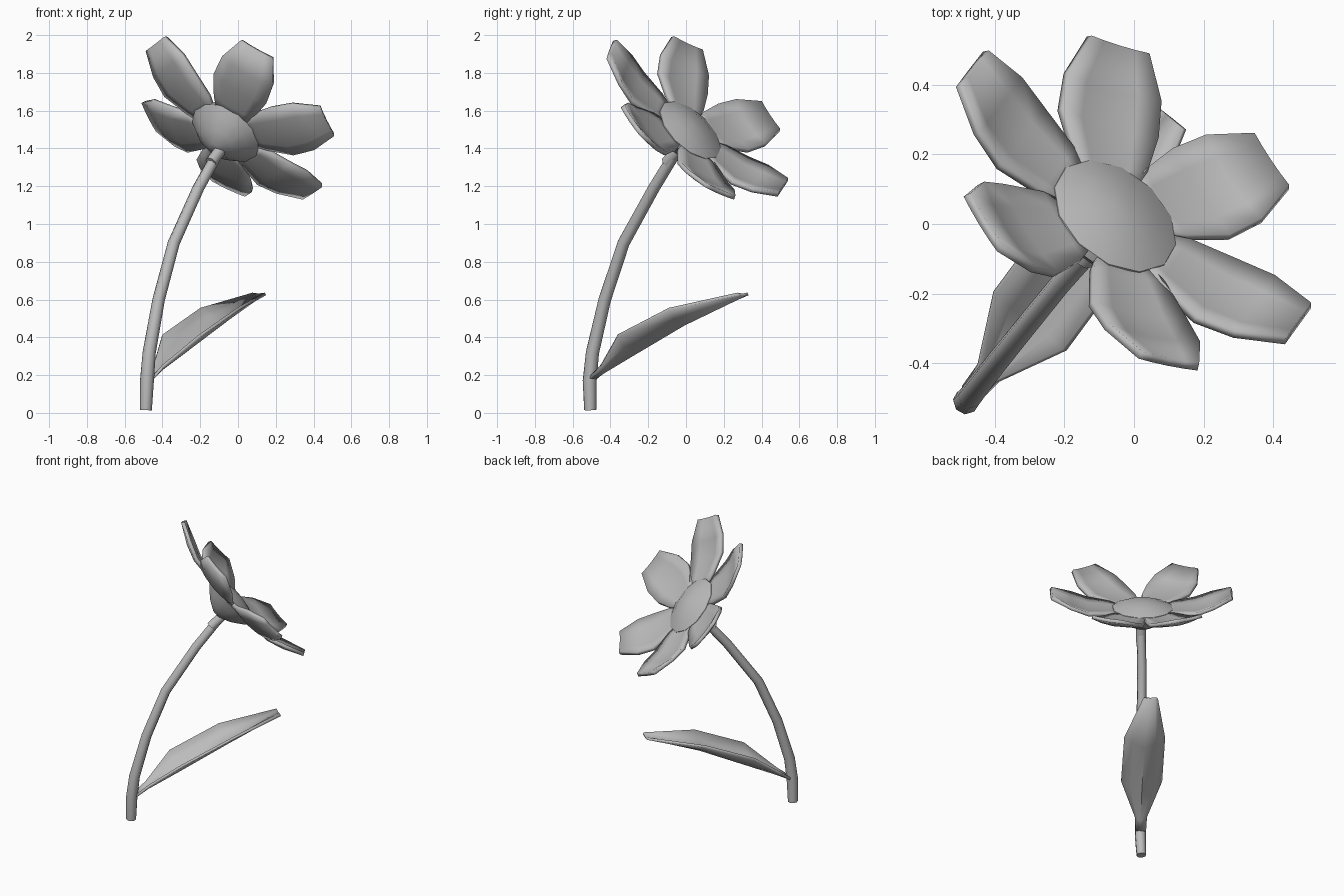
import bpy, bmesh, math
from mathutils import Vector, Matrix

cube = bpy.data.objects.get("Cube")
if cube:
    bpy.data.objects.remove(cube, do_unlink=True)

GREY = (0.5, 0.5, 0.5, 1)
mat = bpy.data.materials.new("plain_grey")
mat.use_nodes = True
mat.diffuse_color = GREY
mat.node_tree.nodes["Principled BSDF"].inputs["Base Color"].default_value = GREY


def finish(name, bm, matrix=Matrix(), thickness=0.0):
    """Turn a bmesh into a smooth grey object, optionally thickened."""
    bmesh.ops.recalc_face_normals(bm, faces=bm.faces)
    mesh = bpy.data.meshes.new(name)
    bm.to_mesh(mesh)
    bm.free()
    mesh.materials.append(mat)
    obj = bpy.data.objects.new(name, mesh)
    bpy.context.collection.objects.link(obj)
    obj.matrix_world = matrix
    if thickness:
        solid = obj.modifiers.new("thickness", "SOLIDIFY")
        solid.thickness = thickness
        solid.offset = 0
    bpy.ops.object.select_all(action="DESELECT")
    obj.select_set(True)
    bpy.context.view_layer.objects.active = obj
    bpy.ops.object.shade_smooth_by_angle(angle=math.radians(50))


def loft(rows, closed):
    """Bridge rows of points; closed rows make a capped tube."""
    bm = bmesh.new()
    verts = [[bm.verts.new(p) for p in row] for row in rows]
    n = len(rows[0])
    for a, b in zip(verts, verts[1:]):
        for i in range(n if closed else n - 1):
            j = (i + 1) % n
            bm.faces.new((a[i], a[j], b[j], b[i]))
    if closed:
        bm.faces.new(verts[0])
        bm.faces.new(verts[-1])
    return bm


def ring(centre, axis, radius, sides):
    axis = axis.normalized()
    side = axis.cross(Vector((0.63, -0.78, 0))).normalized()
    up = axis.cross(side)
    angles = [math.tau * i / sides for i in range(sides)]
    return [centre + radius * (side * math.cos(a) + up * math.sin(a)) for a in angles]


def tube(points, radii, sides):
    rows = []
    for i, p in enumerate(points):
        axis = points[min(i + 1, len(points) - 1)] - points[max(i - 1, 0)]
        rows.append(ring(p, axis, radii[i], sides))
    return loft(rows, True)


# Flower frame: local x is level, local y climbs, local z is where it faces
lean, tilt = math.radians(51), math.radians(50)
forward = Vector((math.cos(lean), math.sin(lean), 0))
level = Vector((-math.sin(lean), math.cos(lean), 0))
facing = forward * math.sin(tilt) + Vector((0, 0, math.cos(tilt)))
climb = Vector((0, 0, math.sin(tilt))) - forward * math.cos(tilt)
head = Matrix.Translation((0, 0.09, 1.57)) @ Matrix((-level, climb, facing)).transposed().to_4x4()

# Curved stem
path = [(-0.488, -0.507, 0.015), (-0.482, -0.51, 0.17), (-0.47, -0.495, 0.32),
        (-0.42, -0.43, 0.6), (-0.34, -0.33, 0.9), (-0.21, -0.17, 1.19), (-0.11, -0.06, 1.37)]
stem = [Vector(p) for p in path]
finish("stem", tube(stem, [0.032, 0.037, 0.035, 0.033, 0.032, 0.031, 0.03], 8))

# Hub with a cup underneath and a low dome on top, plus a collar on the stem
hub = [(-0.26, 0.03), (-0.225, 0.1), (-0.18, 0.16), (-0.135, 0.205),
       (-0.112, 0.2), (-0.08, 0.12), (-0.065, 0.03)]
finish("hub", tube([Vector((0, 0, z)) for z, r in hub], [r for z, r in hub], 12), head)
finish("collar", tube([stem[-1] - facing * 0.07, stem[-1] + facing * 0.03], [0.033, 0.033], 8))

# Petals: distance out, height, half width, edge lift
petal = [(0.12, -0.135, 0.07, 0.0), (0.21, -0.127, 0.12, 0.01), (0.35, -0.122, 0.16, 0.02),
         (0.46, -0.085, 0.155, 0.025), (0.585, -0.015, 0.097, 0.005)]
across = [-1, -0.55, 0, 0.55, 1]
# Direction around the head and relative length of each petal
spread = [(1, 1), (61, 1), (129, 1.04), (182, 1.03), (244, 0.97), (302, 0.97)]
for i, (angle, length) in enumerate(spread):
    rows = [[(r * length, w * t, z + lift * t * t) for t in across] for r, z, w, lift in petal]
    turn = Matrix.Rotation(math.radians(180 - angle), 4, "Z")
    finish(f"petal_{i + 1}", loft(rows, False), head @ turn, 0.024)

# Leaf: midrib point, half width, edge lift
leaf = [((-0.47, -0.49, 0.18), 0.03, 0.01), ((-0.42, -0.43, 0.22), 0.035, 0.03),
        ((-0.3, -0.28, 0.31), 0.13, 0.1), ((-0.1, -0.01, 0.47), 0.13, 0.08),
        ((0.11, 0.3, 0.625), 0.045, 0.005)]
rows = []
for centre, width, lift in leaf:
    rows.append([Vector(centre) + level * width * t + Vector((0, 0, lift * abs(t) ** 1.4))
                 for t in across])
finish("leaf", loft(rows, False), thickness=0.016)
